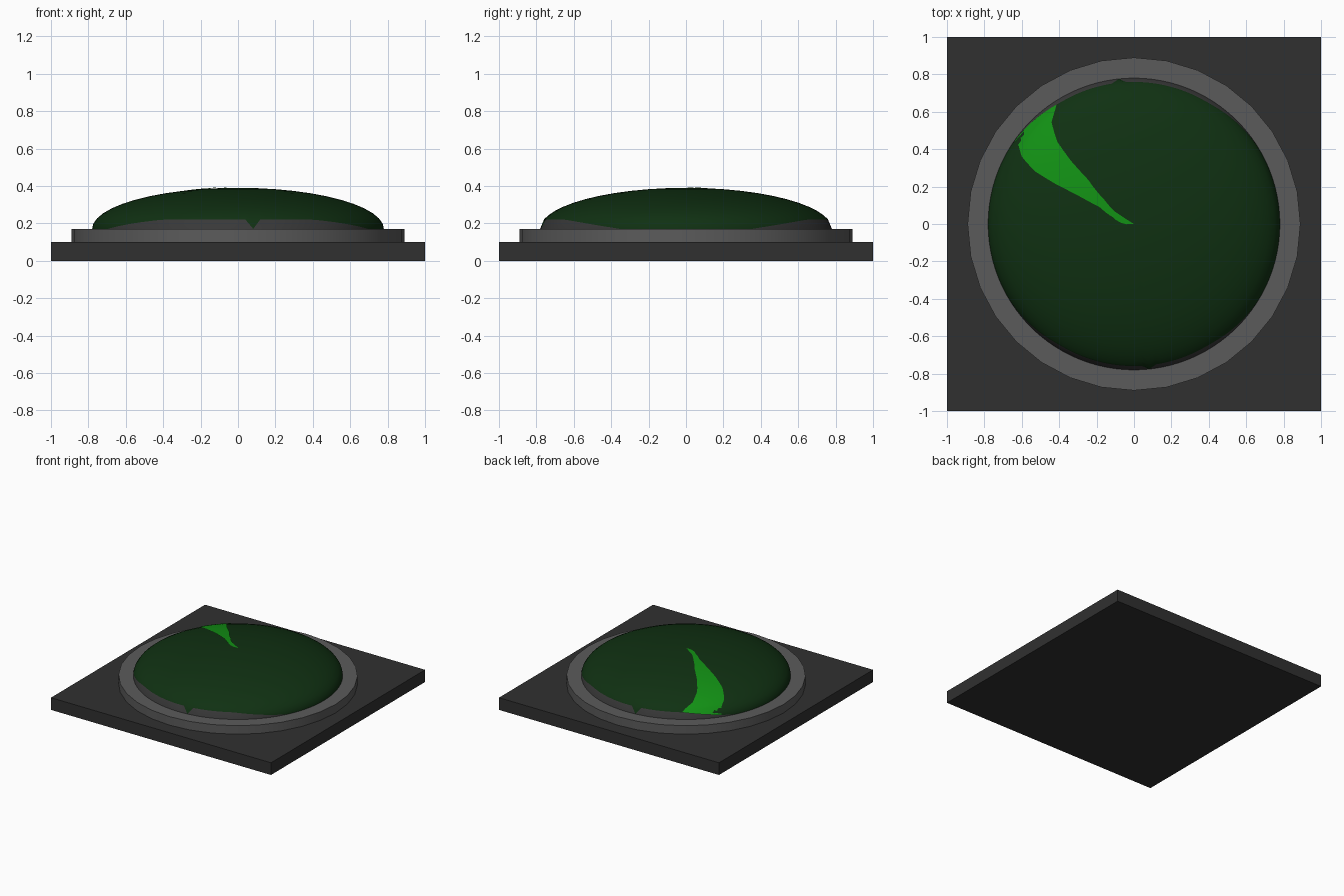
import bpy, bmesh, math

if "Cube" in bpy.data.objects:
    bpy.data.objects.remove(bpy.data.objects["Cube"])

def mat(name, rgb):
    m = bpy.data.materials.new(name)
    m.diffuse_color = (*rgb, 1)
    m.use_nodes = True
    m.node_tree.nodes["Principled BSDF"].inputs["Base Color"].default_value = m.diffuse_color
    return m

BASE = mat("charcoal", (0.03, 0.03, 0.03))
RING = mat("mid_grey", (0.105, 0.105, 0.105))
RIM = mat("dark_grey", (0.04, 0.04, 0.04))
GLASS = mat("dark_green", (0.005, 0.03, 0.006))
SWEEP = mat("bright_green", (0.006, 0.28, 0.007))

Z0, R, H = 0.17, 0.78, 0.22          # dome foot height, radius and rise

def make(name, bm, mats, smooth=None):
    bmesh.ops.recalc_face_normals(bm, faces=bm.faces[:])
    me = bpy.data.meshes.new(name)
    bm.to_mesh(me)
    bm.free()
    for m in mats:
        me.materials.append(m)
    ob = bpy.data.objects.new(name, me)
    bpy.context.collection.objects.link(ob)
    if smooth:
        bpy.context.view_layer.objects.active = ob
        ob.select_set(True)
        bpy.ops.object.shade_smooth_by_angle(angle=math.radians(smooth))
        ob.select_set(False)
    return ob

def dome_point(r, az, lift=0.0):
    z = Z0 + H * math.sqrt(max(0, 1 - (r / R) ** 2)) + lift
    return (r * math.cos(az), r * math.sin(az), z)

def rim_radius(az):
    """Radius where the green glass gives way to the grey rim."""
    s = abs(math.sin(az))
    h = 0.05 * min(1, max(0.01, (s - 0.45) / 0.4))
    d = (math.degrees(az) + 84) % 180          # thin green gaps, front and back
    if min(d, 180 - d) < 1.9:
        h = 0.0005
    return R * math.sqrt(1 - (h / H) ** 2)

# Square base plate
bm = bmesh.new()
bmesh.ops.create_cube(bm, size=1)
bmesh.ops.scale(bm, vec=(2, 2, 0.1), verts=bm.verts[:])
bmesh.ops.translate(bm, vec=(0, 0, 0.05), verts=bm.verts[:])
make("base_plate", bm, [BASE])

# Grey bezel ring: square profile swept round
bm = bmesh.new()
N = 32
prof = [(0.89, 0.10), (0.89, Z0), (0.78, Z0), (0.78, 0.10)]
loops = [[bm.verts.new((r * math.cos(2 * math.pi * i / N), r * math.sin(2 * math.pi * i / N), z))
          for i in range(N)] for r, z in prof]
for k in range(4):
    a, b = loops[k], loops[(k + 1) % 4]
    for i in range(N):
        j = (i + 1) % N
        bm.faces.new((a[i], a[j], b[j], b[i]))
make("bezel_ring", bm, [RING], 30)

# Glass dome: green above the rim line, grey below it
bm = bmesh.new()
N, K = 120, 12
az = [2 * math.pi * i / N for i in range(N)]
pole = bm.verts.new(dome_point(0, 0))
rows = []
for k in range(1, K + 1):
    t = math.sin(math.pi / 2 * k / K)
    rows.append([bm.verts.new(dome_point(rim_radius(a) * t, a)) for a in az])
rows.append([bm.verts.new(dome_point(R, a)) for a in az])
for i in range(N):
    j = (i + 1) % N
    bm.faces.new((pole, rows[0][i], rows[0][j]))
    for k in range(K):
        f = bm.faces.new((rows[k][i], rows[k + 1][i], rows[k + 1][j], rows[k][j]))
        f.material_index = 1 if k == K - 1 else 0
make("glass_dome", bm, [GLASS, RIM], 40)

# Curved bright sweep: thin sheet on the dome (radius, azimuth from, azimuth to)
path = [(0.04, 148, 182), (0.12, 147, 162), (0.2, 141, 154), (0.34, 136, 153),
        (0.47, 135, 153), (0.6, 133, 152), (0.7, 129, 149), (None, 123, 145)]
fine = []
for (r0, a0, b0), (r1, a1, b1) in zip(path, path[1:]):
    r1 = r1 or 0.757
    for s in range(4):
        t = s / 4
        fine.append((r0 + (r1 - r0) * t, a0 + (a1 - a0) * t, b0 + (b1 - b0) * t))
fine.append(path[-1])
bm = bmesh.new()
W = 8
rows = []
for r, a, b in fine:
    row = []
    for i in range(W + 1):
        ang = math.radians(a + (b - a) * i / W)
        row.append(bm.verts.new(dome_point(r or rim_radius(ang), ang, 0.004)))
    rows.append(row)
for p, q in zip(rows, rows[1:]):
    for i in range(W):
        bm.faces.new((p[i], q[i], q[i + 1], p[i + 1]))
tip = bm.verts.new(dome_point(0, 0, 0.004))
for i in range(W):
    bm.faces.new((tip, rows[0][i], rows[0][i + 1]))
make("radar_sweep", bm, [SWEEP], 40)
